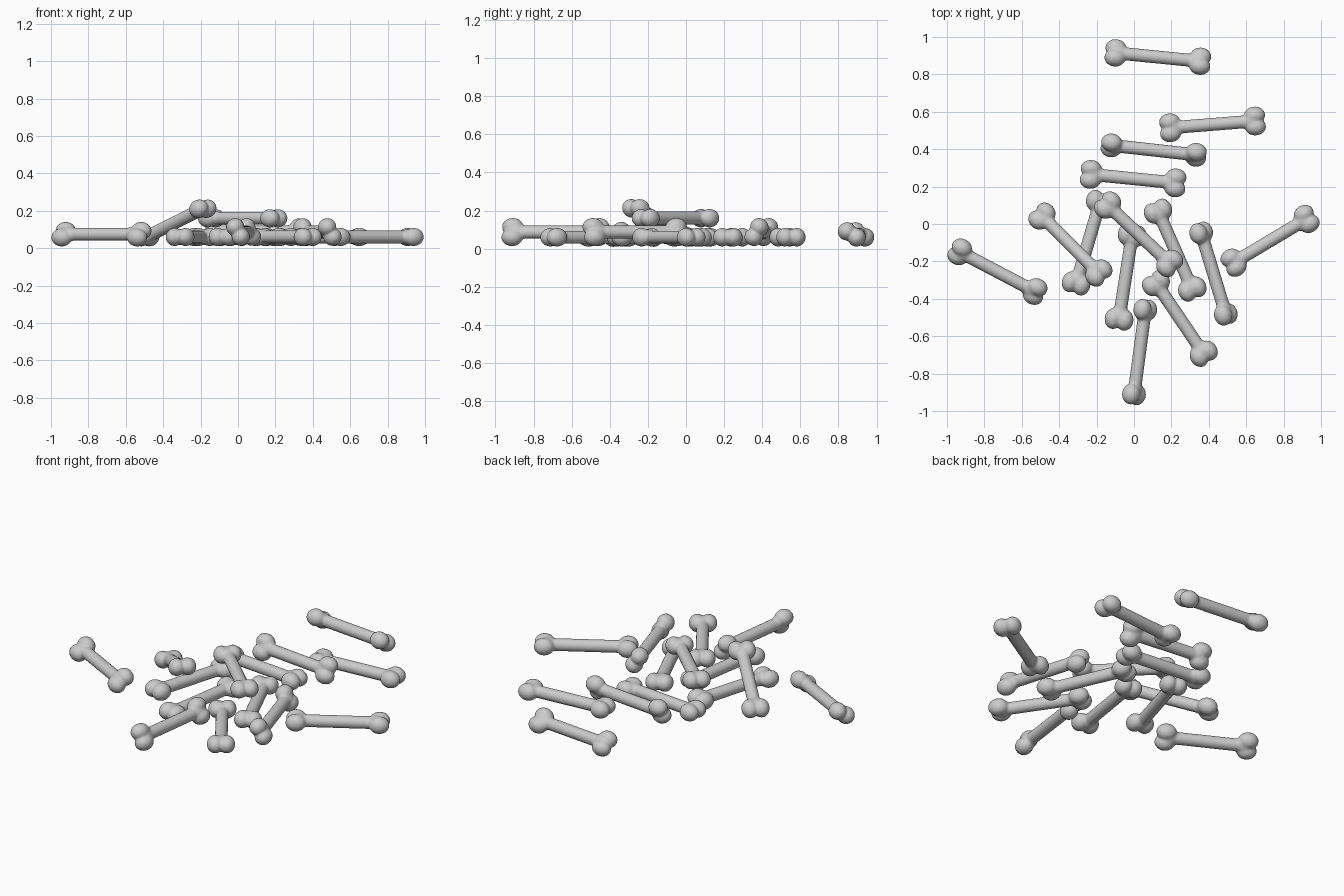
import bpy, bmesh
from math import radians, cos, sin
from mathutils import Matrix, Vector

if "Cube" in bpy.data.objects:
    bpy.data.objects.remove(bpy.data.objects["Cube"])

HALF = 0.228      # half distance between the knuckle centres


def make_bone_mesh():
    """One bone along X: shaft, flared necks and two knuckles per end, fused."""
    bm = bmesh.new()
    # shaft
    bmesh.ops.create_cone(bm, cap_ends=True, segments=24, radius1=0.035, radius2=0.035,
                          depth=2 * HALF, matrix=Matrix.Rotation(radians(90), 4, 'Y'))
    for s in (-1, 1):
        # flared neck widening into the knuckles
        bmesh.ops.create_uvsphere(
            bm, u_segments=24, v_segments=16, radius=1,
            matrix=Matrix.Translation((s * (HALF - 0.015), 0, 0)) @ Matrix.Diagonal((0.06, 0.05, 0.042, 1)))
        # paired knuckles
        for t in (-1, 1):
            bmesh.ops.create_uvsphere(
                bm, u_segments=24, v_segments=16, radius=1,
                matrix=Matrix.Translation((s * HALF, t * 0.031, 0)) @ Matrix.Diagonal((0.057, 0.047, 0.049, 1)))
    me = bpy.data.meshes.new("bone_parts")
    bm.to_mesh(me)
    bm.free()
    ob = bpy.data.objects.new("bone_parts", me)
    bpy.context.collection.objects.link(ob)
    rm = ob.modifiers.new("fuse", 'REMESH')
    rm.mode = 'VOXEL'
    rm.voxel_size = 0.008
    sm = ob.modifiers.new("soften", 'SMOOTH')
    sm.factor = 0.5
    sm.iterations = 5
    dg = bpy.context.evaluated_depsgraph_get()
    bone = bpy.data.meshes.new_from_object(ob.evaluated_get(dg))
    bone.name = "bone"
    bpy.data.objects.remove(ob)
    for p in bone.polygons:
        p.use_smooth = True
    return bone


# end centres (x, y, z) and roll in degrees (positive lifts the left edge)
F, T = 0.06, 0.087
bones = [
    ((-0.10, 0.915, 0.075), (0.355, 0.87, 0.075), -32),
    ((0.20, 0.515, F), (0.64, 0.55, F), 0),
    ((-0.12, 0.42, T), (0.33, 0.37, T), 60),
    ((-0.23, 0.265, F), (0.22, 0.22, F), 0),
    ((-0.49, 0.04, 0.06), (-0.19, -0.26, 0.21), 0),
    ((-0.18, 0.12, F), (-0.31, -0.32, F), 0),
    ((-0.14, 0.10, 0.16), (0.19, -0.21, 0.16), 0),
    ((0.13, 0.065, F), (0.31, -0.345, F), 0),
    ((-0.01, -0.06, F), (-0.08, -0.51, F), 0),
    ((0.36, -0.05, T), (0.49, -0.48, T), -60),
    ((0.92, 0.025, F), (0.535, -0.205, F), 0),
    ((0.12, -0.32, F), (0.37, -0.69, F), 0),
    ((0.06, -0.46, T), (0.0, -0.91, T), -60),
    ((-0.93, -0.15, 0.075), (-0.53, -0.36, 0.075), 35),
]

mesh = make_bone_mesh()
for i, (a, b, roll) in enumerate(bones, 1):
    a, b = Vector(a), Vector(b)
    ax = (b - a).normalized()
    side = Vector((0, 0, 1)).cross(ax).normalized()
    up = ax.cross(side)
    r = radians(roll)
    lat = side * cos(r) + up * sin(r)
    rot = Matrix((ax, lat, ax.cross(lat))).transposed().to_4x4()
    ob = bpy.data.objects.new(f"bone_{i:02d}", mesh)
    ob.matrix_world = Matrix.Translation((a + b) / 2) @ rot
    bpy.context.collection.objects.link(ob)
